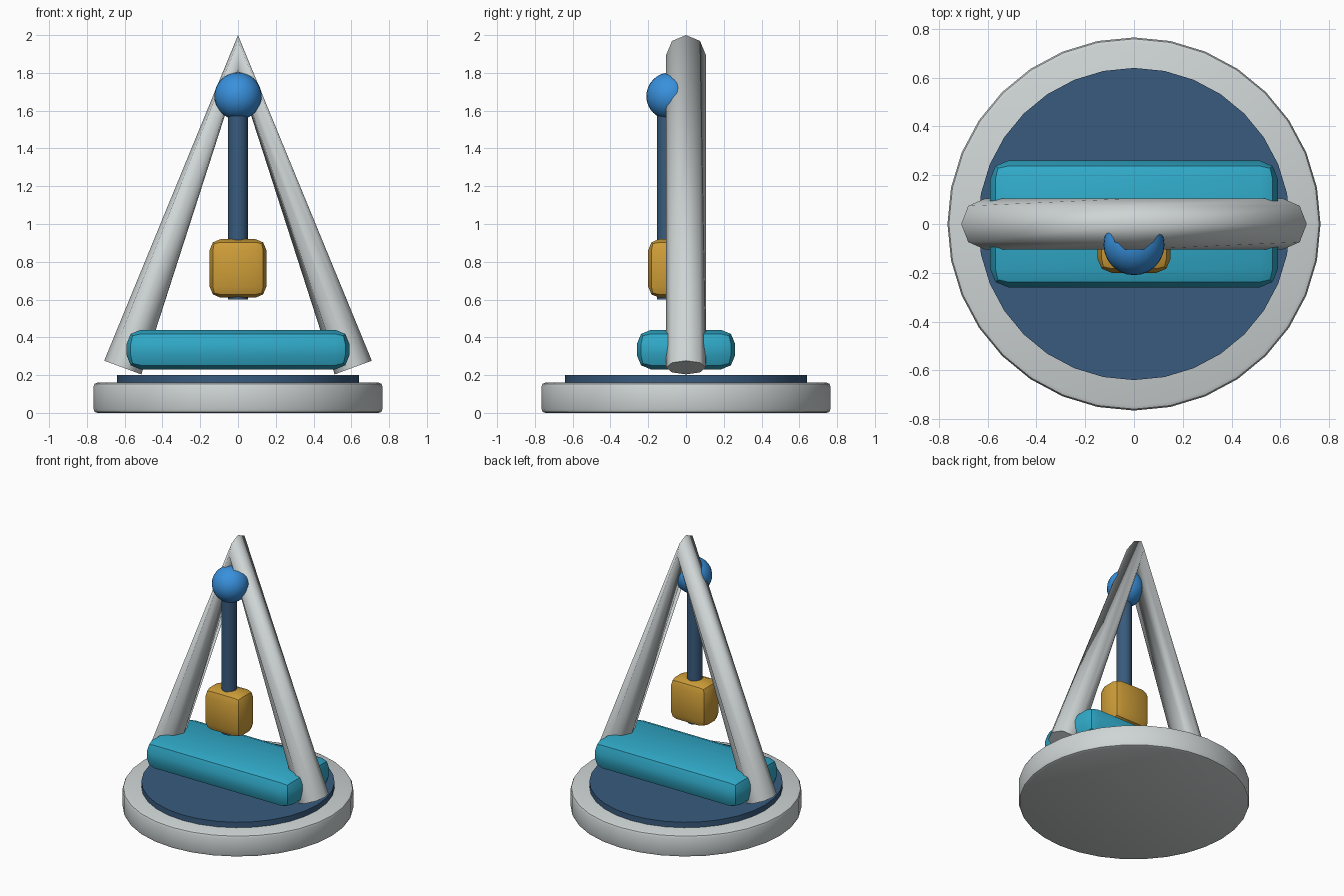
import bpy
import math

if "Cube" in bpy.data.objects:
    bpy.data.objects.remove(bpy.data.objects["Cube"])


def material(name, rgb):
    m = bpy.data.materials.new(name)
    m.diffuse_color = (*rgb, 1)
    m.use_nodes = True
    m.node_tree.nodes["Principled BSDF"].inputs["Base Color"].default_value = m.diffuse_color
    return m


GREY = material("light grey", (0.62, 0.66, 0.66))
NAVY = material("navy", (0.04, 0.105, 0.21))
TEAL = material("teal", (0.03, 0.40, 0.58))
GOLD = material("gold", (0.62, 0.34, 0.04))
BLUE = material("bright blue", (0.04, 0.28, 0.72))


def finish(name, mat, bevel=0, segments=2, angle=30):
    """Name and colour the active object, round its edges, smooth its shading."""
    ob = bpy.context.object
    ob.name = name
    ob.data.materials.append(mat)
    bpy.ops.object.transform_apply(location=False, rotation=False, scale=True)
    if bevel:
        mod = ob.modifiers.new("round", 'BEVEL')
        mod.width = bevel
        mod.segments = segments
        mod.limit_method = 'ANGLE'
        mod.angle_limit = math.radians(40)
        bpy.ops.object.modifier_apply(modifier="round")
    bpy.ops.object.shade_smooth_by_angle(angle=math.radians(angle))
    return ob


def cylinder(name, mat, r, z0, z1, y=0, sides=32, bevel=0):
    bpy.ops.mesh.primitive_cylinder_add(vertices=sides, radius=r, depth=z1 - z0,
                                        location=(0, y, (z0 + z1) / 2))
    return finish(name, mat, bevel)


def box(name, mat, size, loc, bevel):
    bpy.ops.mesh.primitive_cube_add(size=1, location=loc)
    bpy.context.object.scale = size
    return finish(name, mat, bevel)


# Round base with a dark disc on top
cylinder("base", GREY, 0.765, 0, 0.16, bevel=0.02)
cylinder("base_disc", NAVY, 0.64, 0.15, 0.2)

# Bent tube forming both legs
curve = bpy.data.curves.new("frame", 'CURVE')
curve.dimensions = '3D'
curve.bevel_depth = 0.105
curve.bevel_resolution = 2
curve.use_fill_caps = True
spline = curve.splines.new('POLY')
spline.points.add(2)
for p, (x, z) in zip(spline.points, [(-0.61, 0.24), (0, 1.895), (0.61, 0.24)]):
    p.co = (x, 0, z, 1)
frame = bpy.data.objects.new("leg_frame", curve)
bpy.context.collection.objects.link(frame)
curve.materials.append(GREY)
bpy.ops.object.select_all(action='DESELECT')
frame.select_set(True)
bpy.context.view_layer.objects.active = frame
bpy.ops.object.convert(target='MESH')

# Rounded cross beam between the legs
box("cross_beam", TEAL, (1.18, 0.52, 0.21), (0, 0, 0.335), 0.075)

# Pendulum: pivot ball, rod and weight
bpy.ops.mesh.primitive_uv_sphere_add(segments=24, ring_count=16, radius=0.125,
                                     location=(0, -0.085, 1.677))
finish("pivot_ball", BLUE)
cylinder("pendulum_rod", NAVY, 0.052, 0.6, 1.64, y=-0.102, sides=16)
box("pendulum_weight", GOLD, (0.3, 0.2, 0.31), (0, -0.1, 0.765), 0.058)
